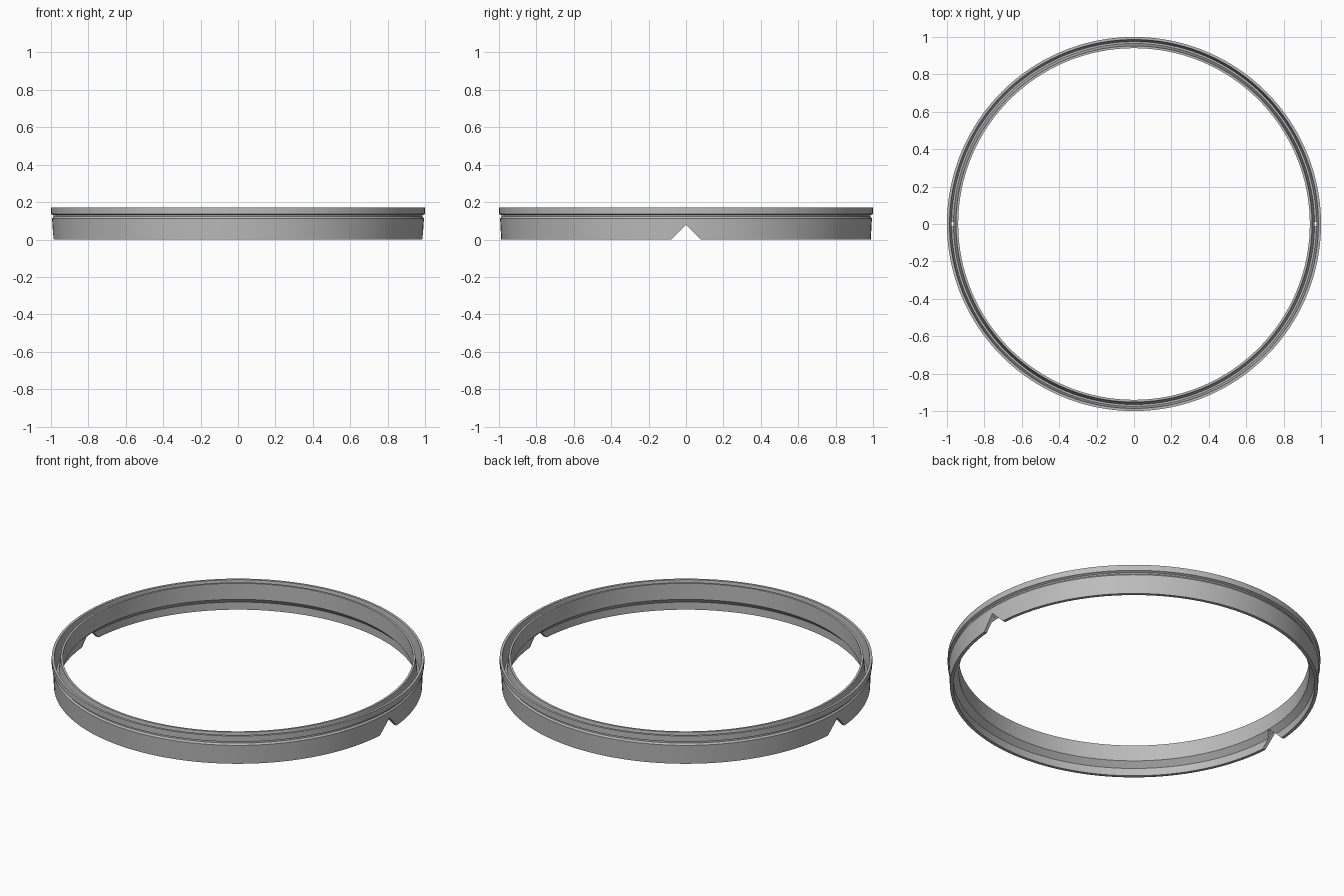
import bpy, bmesh, math

cube = bpy.data.objects.get("Cube")
if cube:
    bpy.data.objects.remove(cube, do_unlink=True)

SEGMENTS = 160

grey = bpy.data.materials.new("plain grey")
grey.use_nodes = True
GREY = (0.5, 0.5, 0.5, 1)
grey.diffuse_color = GREY
grey.node_tree.nodes["Principled BSDF"].inputs["Base Color"].default_value = GREY


def make_object(name, bm):
    bmesh.ops.recalc_face_normals(bm, faces=bm.faces)
    mesh = bpy.data.meshes.new(name)
    bm.to_mesh(mesh)
    bm.free()
    obj = bpy.data.objects.new(name, mesh)
    bpy.context.collection.objects.link(obj)
    mesh.materials.append(grey)
    return obj


def lathe(name, profile):
    """Revolve a closed (radius, height) outline about the z axis."""
    bm = bmesh.new()
    rings = []
    for i in range(SEGMENTS):
        a = 2 * math.pi * i / SEGMENTS
        rings.append([bm.verts.new((r * math.cos(a), r * math.sin(a), z)) for r, z in profile])
    n = len(profile)
    for i in range(SEGMENTS):
        p, q = rings[i], rings[(i + 1) % SEGMENTS]
        for j in range(n):
            k = (j + 1) % n
            bm.faces.new((p[j], q[j], q[k], p[k]))
    return make_object(name, bm)


def prism(name, outline, half_length):
    """Extrude a (y, z) outline along x."""
    bm = bmesh.new()
    face = bm.faces.new([bm.verts.new((-half_length, y, z)) for y, z in outline])
    ext = bmesh.ops.extrude_face_region(bm, geom=[face])
    moved = [v for v in ext["geom"] if isinstance(v, bmesh.types.BMVert)]
    bmesh.ops.translate(bm, verts=moved, vec=(2 * half_length, 0, 0))
    return make_object(name, bm)


# Ring section: outer skirt, outside groove, rim, seal channel, inner wall, undercut
section = [
    (0.988, 0.0), (0.994, 0.112), (0.987, 0.122), (0.987, 0.130), (1.0, 0.136), (1.0, 0.17),
    (0.986, 0.17), (0.975, 0.068), (0.965, 0.068), (0.952, 0.17),
    (0.94, 0.17), (0.94, 0.075), (0.97, 0.045), (0.97, 0.0),
]
ring = lathe("ring", section)

# V notches through the skirt on both sides
cutter = prism("notch_cutter", [(-0.088, -0.01), (0.088, -0.01), (0, 0.078)], 1.2)
cutter.hide_render = True
notch = ring.modifiers.new("notches", "BOOLEAN")
notch.operation = "DIFFERENCE"
notch.solver = "EXACT"
notch.object = cutter

bpy.ops.object.select_all(action="DESELECT")
ring.select_set(True)
bpy.context.view_layer.objects.active = ring
bpy.ops.object.modifier_apply(modifier=notch.name)
bpy.data.objects.remove(cutter, do_unlink=True)
bpy.ops.object.shade_smooth_by_angle(angle=math.radians(20))
